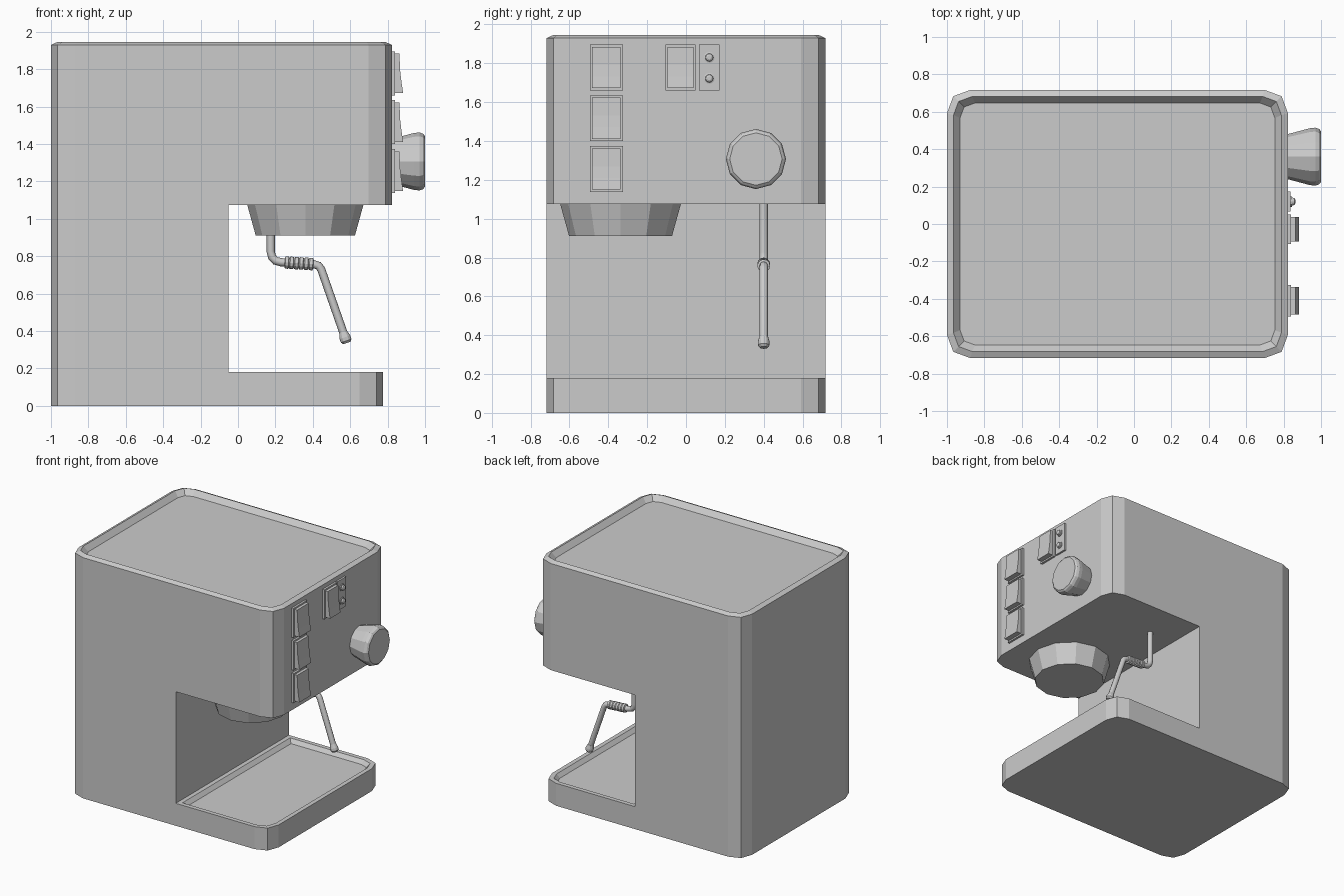
import bpy, bmesh
from math import cos, sin, pi
from mathutils import Vector

if "Cube" in bpy.data.objects:
    bpy.data.objects.remove(bpy.data.objects["Cube"])

CUT = -0.05          # x of the niche wall


def finish(name, bm):
    bmesh.ops.remove_doubles(bm, verts=bm.verts[:], dist=1e-5)
    bmesh.ops.recalc_face_normals(bm, faces=bm.faces[:])
    me = bpy.data.meshes.new(name)
    bm.to_mesh(me)
    bm.free()
    ob = bpy.data.objects.new(name, me)
    bpy.context.collection.objects.link(ob)
    return ob


def face(bm, pts):
    bm.faces.new([bm.verts.new(p) for p in pts])


def strip(bm, a, b, closed=False):
    n = len(a)
    for i in range(n if closed else n - 1):
        j = (i + 1) % n
        face(bm, [a[i], a[j], b[j], b[i]])


def half(x_end, y, c, z, side, cut=CUT):
    """Open outline from the cut line round one end (side +1 front, -1 back)."""
    d = c * 0.27
    x = lambda v: x_end - side * v
    low = [(cut, -y, z), (x(c), -y, z), (x(d), -y + d, z), (x(0), -y + c, z)]
    up = [(px, -py, pz) for px, py, pz in reversed(low)]
    return low + up if side > 0 else [(px, -py, pz) for px, py, pz in low + up]


def lathe(name, profile, loc, axis=(0, 0, 1), n=12):
    bm = bmesh.new()
    rot = Vector(axis).to_track_quat('Z', 'Y')
    rings = [[Vector(loc) + rot @ Vector((r * cos(2 * pi * i / n), r * sin(2 * pi * i / n), h))
              for i in range(n)] for r, h in profile]
    for a, b in zip(rings, rings[1:]):
        strip(bm, a, b, True)
    face(bm, rings[0])
    face(bm, rings[-1])
    return finish(name, bm)


def side_prism(name, profile, y0, y1):
    """Extrude an (x, z) profile between y0 and y1."""
    bm = bmesh.new()
    a = [(x, y0, z) for x, z in profile]
    b = [(x, y1, z) for x, z in profile]
    strip(bm, a, b, True)
    face(bm, a)
    face(bm, b)
    return finish(name, bm)


# Machine body: column, overhanging head and drip base as one shell
Y, C = 0.717, 0.125
Z0, ZB, ZH, ZT = 0.0, 0.18, 1.075, 1.93
bm = bmesh.new()
back = {z: half(-1, Y, C, z, -1) for z in (Z0, ZB, ZH, ZT)}
head = {z: half(0.823, Y, C, z, 1) for z in (ZH, ZT)}
base = {z: half(0.775, Y, C, z, 1) for z in (Z0, ZB)}
for lo, hi in ((Z0, ZB), (ZB, ZH), (ZH, ZT)):
    strip(bm, back[lo], back[hi])
strip(bm, head[ZH], head[ZT])
strip(bm, base[Z0], base[ZB])
face(bm, base[Z0] + back[Z0][1:-1])
face(bm, head[ZH])
face(bm, [(CUT, -Y, ZB), (CUT, Y, ZB), (CUT, Y, ZH), (CUT, -Y, ZH)])

# Raised top rim around a sunken cup shelf
ring = head[ZT] + back[ZT][1:-1]
for inset, c, z in ((0.035, 0.1, 1.946), (0.07, 0.08, 1.905)):
    nxt = half(0.823 - inset, Y - inset, c, z, 1) + half(-1 + inset, Y - inset, c, z, -1)[1:-1]
    strip(bm, ring, nxt, True)
    ring = nxt
face(bm, ring)

# Sunken drip tray
ring = base[ZB]
for inset, c, z in ((0.035, 0.1, ZB), (0.06, 0.08, 0.15)):
    nxt = half(0.775 - inset, Y - inset, c, z, 1, CUT + inset)
    strip(bm, ring, nxt, True)
    ring = nxt
face(bm, ring)
finish("machine_body", bm)

# Group head
lathe("group_head", [(0.265, 0.91), (0.312, 1.08)], (0.36, -0.337, 0))

# Steam knob
lathe("steam_knob", [(0.12, 0), (0.152, 0.12), (0.155, 0.15), (0.148, 0.17), (0.135, 0.18)],
      (0.82, 0.36, 1.307), (1, 0, 0))

# Rocker switches on bezel plates
FX = 0.815
H = 0.236


def plate(name, y0, y1, z, x=0.84):
    side_prism(name, [(FX, z), (x, z), (x, z + H), (FX, z + H)], y0, y1)


def rocker_switch(i, y0, y1, z):
    plate(f"switch_bezel_{i}", y0, y1, z)
    b, t = z + 0.012, z + H - 0.012
    prof = [(0.83, b), (0.883, b), (0.874, b + 0.06), (0.867, b + 0.12), (0.863, t), (0.83, t)]
    side_prism(f"switch_rocker_{i}", prof, y0 + 0.012, y1 - 0.012)


for i, (y0, y1, z) in enumerate([(-0.495, -0.325, 1.66), (-0.495, -0.325, 1.399),
                                 (-0.495, -0.325, 1.137), (-0.106, 0.05, 1.66)]):
    rocker_switch(i + 1, y0, y1, z)

# Indicator lights
plate("indicator_plate", 0.067, 0.173, 1.66, 0.838)
for i, z in enumerate((1.722, 1.83)):
    lathe(f"indicator_light_{i + 1}", [(0.028, 0), (0.028, 0.012), (0.021, 0.014), (0.019, 0.026), (0.01, 0.031)],
          (0.832, 0.12, z), (1, 0, 0))

# Steam wand pipe
WY = 0.4
path = [(0.175, 1.09), (0.175, 0.825), (0.182, 0.796), (0.2, 0.776), (0.23, 0.768),
        (0.405, 0.757), (0.43, 0.75), (0.445, 0.73), (0.578, 0.35)]
cu = bpy.data.curves.new("steam_wand", 'CURVE')
cu.dimensions = '3D'
cu.bevel_depth = 0.022
cu.bevel_resolution = 2
cu.use_fill_caps = True
sp = cu.splines.new('POLY')
sp.points.add(len(path) - 1)
for p, (x, z) in zip(sp.points, path):
    p.co = (x, WY, z, 1)
bpy.context.collection.objects.link(bpy.data.objects.new("steam_wand", cu))

# Ribbed grip and nozzle tip
ribs = [(0.023, 0)]
for k in range(6):
    h = k * 0.026
    ribs += [(0.033, h + 0.003), (0.033, h + 0.02), (0.027, h + 0.023)]
lathe("wand_grip", ribs, (0.25, WY, 0.767), (0.175, 0, -0.011))
lathe("wand_tip", [(0.022, 0), (0.03, 0.03), (0.03, 0.05), (0.02, 0.062)],
      (0.562, WY, 0.395), (0.133, 0, -0.38))
